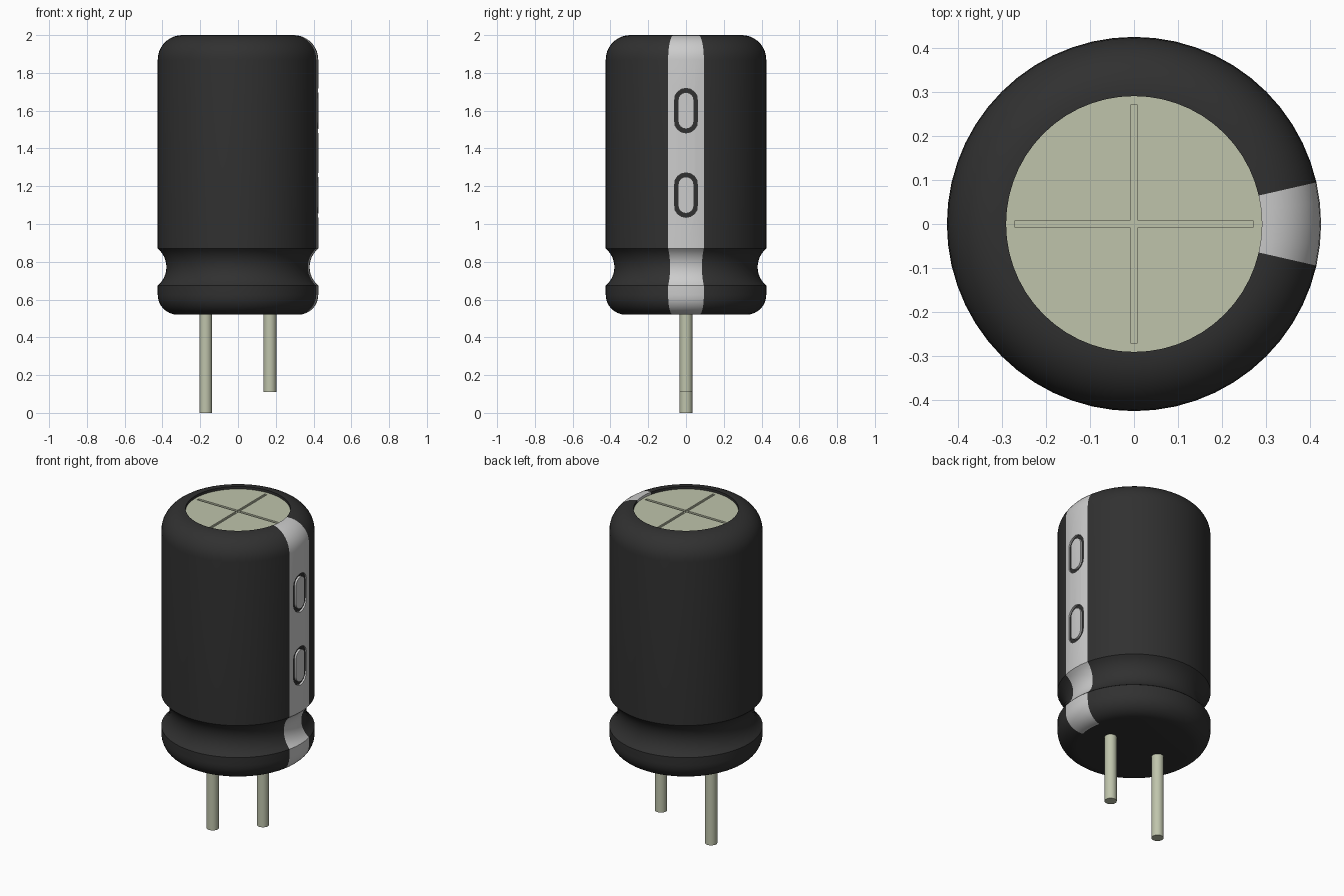
import bpy, bmesh, math
from mathutils import Vector

if "Cube" in bpy.data.objects:
    bpy.data.objects.remove(bpy.data.objects["Cube"])

SEG = 56                       # sides of the can; the stripe covers four of them
STRIPE = 2.02 * math.tau / SEG
R = 0.425


def material(name, rgb):
    m = bpy.data.materials.new(name)
    m.use_nodes = True
    m.diffuse_color = (*rgb, 1)
    m.node_tree.nodes["Principled BSDF"].inputs["Base Color"].default_value = (*rgb, 1)
    return m


black = material("black sleeve", (0.03, 0.03, 0.03))
grey = material("light grey stripe", (0.60, 0.60, 0.60))
metal = material("pale metal", (0.52, 0.55, 0.41))


def to_object(name, bm, *mats):
    bmesh.ops.recalc_face_normals(bm, faces=bm.faces[:])
    mesh = bpy.data.meshes.new(name)
    bm.to_mesh(mesh)
    bm.free()
    ob = bpy.data.objects.new(name, mesh)
    bpy.context.collection.objects.link(ob)
    for m in mats:
        mesh.materials.append(m)
    return ob


def activate(ob):
    bpy.ops.object.select_all(action="DESELECT")
    ob.select_set(True)
    bpy.context.view_layer.objects.active = ob


def smooth(ob):
    activate(ob)
    bpy.ops.object.shade_smooth_by_angle(angle=math.radians(30))


def carve(ob, cutter):
    cutter.hide_render = True
    mod = ob.modifiers.new("carve", "BOOLEAN")
    mod.operation, mod.solver, mod.object = "DIFFERENCE", "EXACT", cutter
    activate(ob)
    bpy.ops.object.modifier_apply(modifier=mod.name)
    bpy.data.objects.remove(cutter)


def lathe(profile, seg):
    """Closed solid of revolution with flat end caps."""
    bm = bmesh.new()
    rings = [[bm.verts.new((r * math.cos(a), r * math.sin(a), z))
              for a in (math.tau * i / seg for i in range(seg))] for r, z in profile]
    for lo, hi in zip(rings, rings[1:]):
        for i in range(seg):
            j = (i + 1) % seg
            bm.faces.new((lo[i], lo[j], hi[j], hi[i]))
    bm.faces.new(rings[0])
    bm.faces.new(rings[-1])
    return bm


def arc(cx, cz, r, start, end, n):
    return [(cx + r * math.cos(math.radians(start + (end - start) * i / n)),
             cz + r * math.sin(math.radians(start + (end - start) * i / n))) for i in range(n + 1)]


# sleeve: rounded foot, crimped groove, straight wall, rounded shoulder, recessed top
profile = arc(R - 0.105, 0.625, 0.105, -90, 0, 8)
profile += arc(0.505, 0.772, 0.126, 231, 129, 12)
profile[9:9] = [(R, 0.674)]
profile += [(R, 0.87)] + arc(R - 0.13, 1.87, 0.13, 0, 90, 9)
profile += [(0.291, 2.0), (0.291, 1.96)]
sleeve = to_object("sleeve", lathe(profile, SEG), black, grey)


# engraved oval marks on the stripe
def stadium(w, h, x, z, n=8):
    pts = []
    for side, mid in ((1, 0), (-1, math.pi)):
        for i in range(n + 1):
            a = mid + math.pi * i / n
            pts.append(Vector((x, w * math.cos(a), z + side * (h - w) + w * math.sin(a)))
                       if side == 1 else
                       Vector((x, w * math.cos(a), z - (h - w) + w * math.sin(a))))
    return pts


def oval_cutter(z):
    bm = bmesh.new()
    loops = [[bm.verts.new(p) for p in stadium(w, h, x, z)] for w, h, x in (
        (0.063, 0.118, 0.412), (0.063, 0.118, 0.45), (0.042, 0.097, 0.45), (0.042, 0.097, 0.412))]
    n = len(loops[0])
    for k in range(4):
        a, b = loops[k], loops[(k + 1) % 4]
        for i in range(n):
            j = (i + 1) % n
            bm.faces.new((a[i], a[j], b[j], b[i]))
    return to_object("mark_cutter", bm)


for z in (1.60, 1.153):
    carve(sleeve, oval_cutter(z))

# stripe sector is grey, engraved floors stay black
for f in sleeve.data.polygons:
    c = f.center
    floor = f.normal.x > 0.99 and c.x < 0.4135 and abs(c.y) < 0.064 and 1.0 < c.z < 1.75
    in_stripe = c.x > 0.2 and abs(math.atan2(c.y, c.x)) < STRIPE
    f.material_index = 1 if in_stripe and not floor else 0
smooth(sleeve)

# metal top with a scored cross
top = to_object("top_disc", lathe([(0.291, 1.95), (0.291, 1.985)], SEG), metal)
for size in ((0.542, 0.016), (0.016, 0.542)):
    bpy.ops.mesh.primitive_cube_add(size=1, location=(0, 0, 1.99))
    bar = bpy.context.object
    bar.scale = (*size, 0.03)
    bpy.context.view_layer.update()
    carve(top, bar)

# wire leads of unequal length
for name, x, bottom in (("right_lead", -0.171, 0.0), ("left_lead", 0.169, 0.11)):
    lead = to_object(name, lathe([(0.034, bottom), (0.034, 0.54)], 24), metal)
    lead.location.x = x
    smooth(lead)
